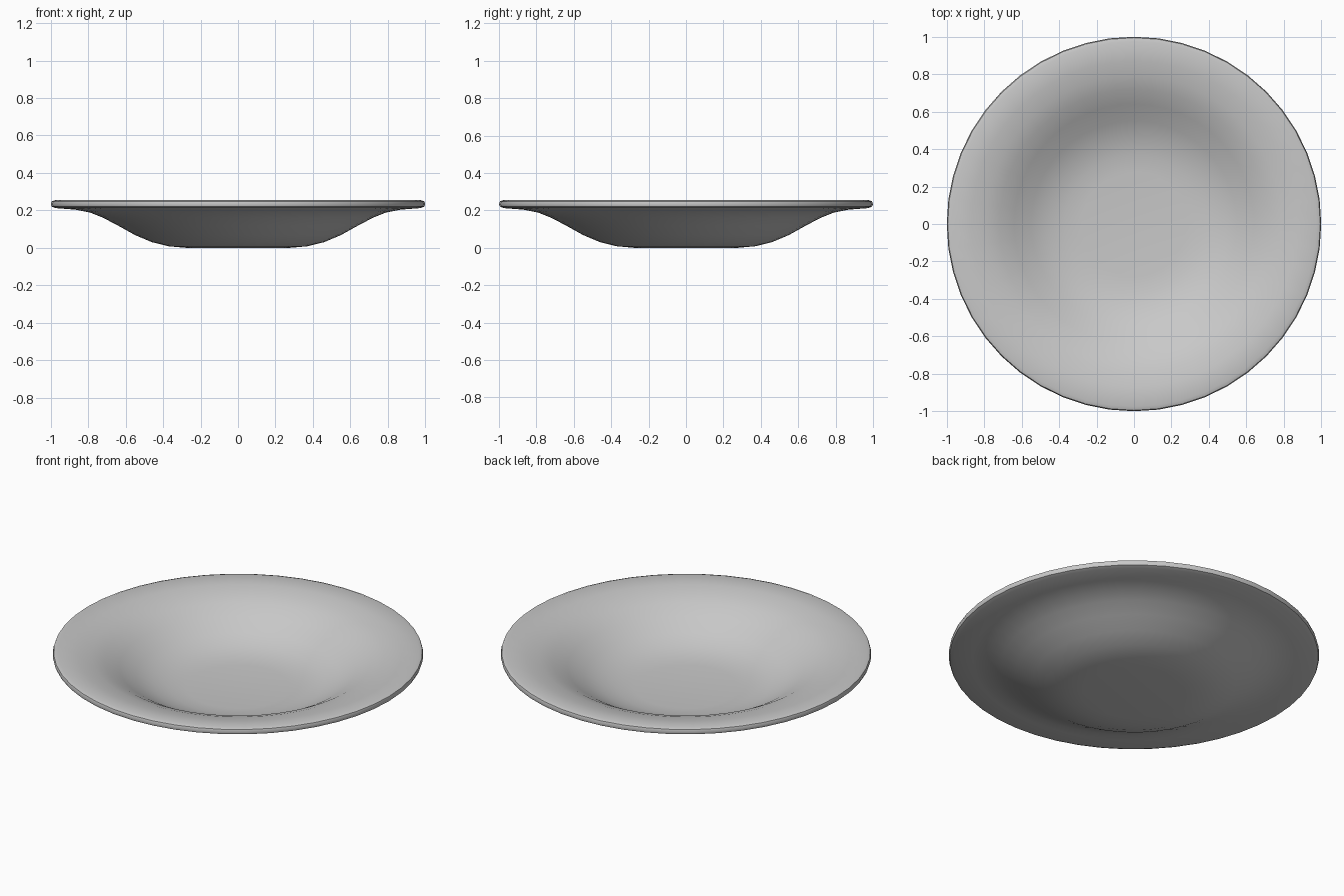
import bpy
import bmesh
import math

SEGMENTS = 48

cube = bpy.data.objects.get("Cube")
if cube:
    bpy.data.objects.remove(cube, do_unlink=True)

# Pale grey ceramic
glaze = bpy.data.materials.new("pale_grey")
glaze.use_nodes = True
grey = (0.58, 0.58, 0.58, 1)
glaze.diffuse_color = grey
glaze.node_tree.nodes["Principled BSDF"].inputs["Base Color"].default_value = grey

# Half section (radius, height): underside, rounded lip, then the dished inside
underside = [(0, 0), (0.28, 0), (0.37, 0.008), (0.46, 0.03), (0.55, 0.068),
             (0.64, 0.118), (0.72, 0.16), (0.79, 0.188), (0.87, 0.204)]
lip = [(0.975, 0.212), (0.995, 0.22), (1, 0.233), (0.995, 0.248), (0.975, 0.255)]
inside = [(0.87, 0.244), (0.79, 0.228), (0.72, 0.203), (0.64, 0.16),
          (0.55, 0.105), (0.46, 0.067), (0.37, 0.046), (0.28, 0.038), (0, 0.036)]


def lathe(name, profile, material):
    """Spin a half section round the z axis into a closed solid."""
    bm = bmesh.new()
    verts = [bm.verts.new((r, 0, z)) for r, z in profile]
    edges = [bm.edges.new(pair) for pair in zip(verts, verts[1:])]
    bmesh.ops.spin(bm, geom=verts + edges, cent=(0, 0, 0), axis=(0, 0, 1),
                   angle=math.tau, steps=SEGMENTS)
    bmesh.ops.remove_doubles(bm, verts=bm.verts, dist=0.0005)
    bmesh.ops.recalc_face_normals(bm, faces=bm.faces)
    mesh = bpy.data.meshes.new(name)
    bm.to_mesh(mesh)
    bm.free()
    mesh.materials.append(material)
    obj = bpy.data.objects.new(name, mesh)
    bpy.context.collection.objects.link(obj)
    return obj


plate = lathe("soup_plate", underside + lip + inside, glaze)
bpy.ops.object.select_all(action="DESELECT")
plate.select_set(True)
bpy.context.view_layer.objects.active = plate
bpy.ops.object.shade_smooth_by_angle(angle=math.radians(40))
